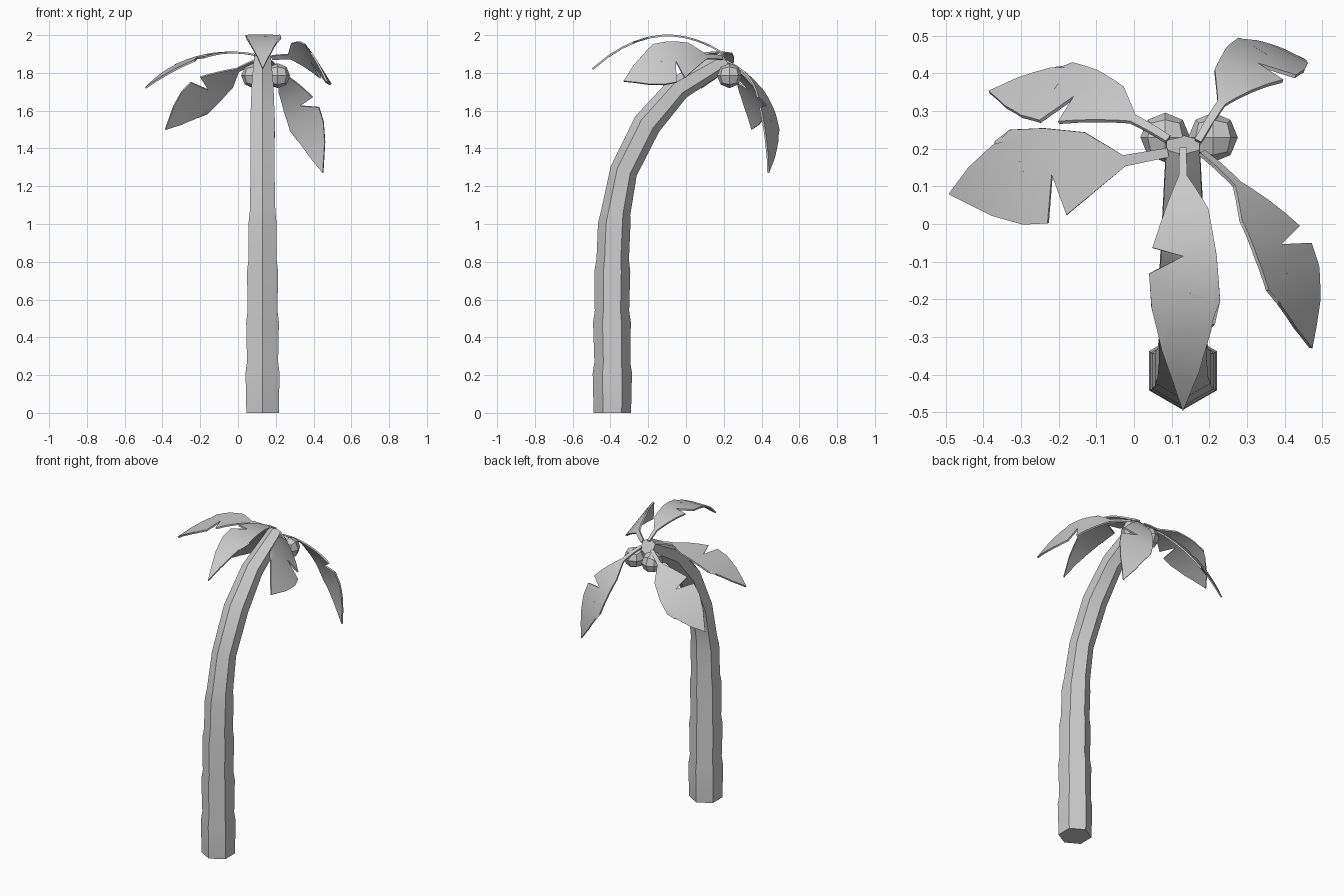
import bpy, bmesh, math
from mathutils import Vector

if "Cube" in bpy.data.objects:
    bpy.data.objects.remove(bpy.data.objects["Cube"])


def finish(bm, name, smooth=True):
    bmesh.ops.recalc_face_normals(bm, faces=bm.faces[:])
    me = bpy.data.meshes.new(name)
    bm.to_mesh(me)
    bm.free()
    ob = bpy.data.objects.new(name, me)
    bpy.context.collection.objects.link(ob)
    bpy.ops.object.select_all(action='DESELECT')
    ob.select_set(True)
    bpy.context.view_layer.objects.active = ob
    if smooth:
        bpy.ops.object.shade_smooth_by_angle(angle=math.radians(30))
    return ob


# Trunk: hexagonal rings (y, z, radius) swept along the bend
RINGS = [(-.39, 0, .099), (-.39, .21, .104), (-.39, .27, .095), (-.392, .48, .1),
         (-.392, .54, .091), (-.39, .75, .095), (-.388, .81, .086), (-.38, 1.0, .086),
         (-.372, 1.06, .078), (-.33, 1.28, .073), (-.205, 1.53, .075),
         (-.04, 1.72, .066), (.21, 1.868, .051)]
bm = bmesh.new()
loops = []
for i, (y, z, r) in enumerate(RINGS):
    a, b = RINGS[max(i - 1, 0)], RINGS[min(i + 1, len(RINGS) - 1)]
    t = Vector((0, b[0] - a[0], b[1] - a[1])).normalized()
    if i == 0:
        t = Vector((0, 0, 1))
    n = Vector((0, t.z, -t.y))
    c = Vector((.13, y, z))
    loops.append([bm.verts.new(c + r * (math.cos(k * math.pi / 3) * n
                                        + Vector((math.sin(k * math.pi / 3), 0, 0))))
                  for k in range(6)])
for lo, hi in zip(loops, loops[1:]):
    for k in range(6):
        bm.faces.new((lo[k], lo[(k + 1) % 6], hi[(k + 1) % 6], hi[k]))
bm.faces.new(loops[0])
bm.faces.new(loops[-1])
finish(bm, "trunk")

# Coconuts: rounded cubes hanging behind the trunk tip
for side, x in (("left", .083), ("right", .21)):
    bm = bmesh.new()
    bmesh.ops.create_cube(bm, size=2)
    bmesh.ops.subdivide_edges(bm, edges=bm.edges[:], cuts=1, use_grid_fill=True)
    for v in bm.verts:
        v.co = v.co.normalized() * .066 + Vector((x, .23, 1.785))
    finish(bm, "coconut_" + side, smooth=False)

# Leaf outline shared by all fronds: (position along stem, position across)
OUTLINE = [(0, -.1), (.2, -.12), (.5, -.9), (.53, 0), (.59, -1), (.70, -.93),
           (.83, -.62), (1, 0), (.89, .48), (.765, .85), (.65, .1), (.68, 1.1),
           (.53, 1.0), (.35, .75), (.2, .12), (0, .1)]


def leaf(name, base, tip, width, lift, power=1.0):
    base, tip, width, lift = map(Vector, (base, tip, width, lift))
    bm = bmesh.new()
    bm.faces.new([bm.verts.new((u, w, 0)) for u, w in OUTLINE])
    bmesh.ops.triangulate(bm, faces=bm.faces[:])
    for k in range(1, 12):
        bmesh.ops.bisect_plane(bm, geom=bm.verts[:] + bm.edges[:] + bm.faces[:],
                               plane_co=(k / 12, 0, 0), plane_no=(1, 0, 0), dist=1e-5)
    for v in bm.verts:
        u, w = max(v.co.x, 0) ** power, v.co.y
        v.co = base.lerp(tip, u) + w * width + 4 * u * (1 - u) * lift
    ob = finish(bm, name)
    mod = ob.modifiers.new("thickness", 'SOLIDIFY')
    mod.thickness = .01
    mod.offset = 0
    bpy.ops.object.modifier_apply(modifier=mod.name)
    bpy.ops.object.shade_smooth_by_angle(angle=math.radians(30))


# Five fronds: base, tip, half-width vector, arch vector
leaf("leaf_front", (.13, .2, 1.9), (.13, -.495, 1.82), (.09, 0, 0), (0, 0, .135), 1.4)
leaf("leaf_left", (.09, .19, 1.895), (-.49, .08, 1.72), (-.024, .123, 0), (0, 0, .075))
leaf("leaf_right", (.18, .19, 1.88), (.47, -.33, 1.755), (-.064, -.036, .103), (.055, .031, .048))
leaf("leaf_back_left", (.09, .225, 1.86), (-.385, .35, 1.5), (.062, .07, -.062), (.003, .045, .042))
leaf("leaf_back_right", (.17, .22, 1.86), (.45, .435, 1.27), (-.084, .042, -.03), (.01, .09, .079))
